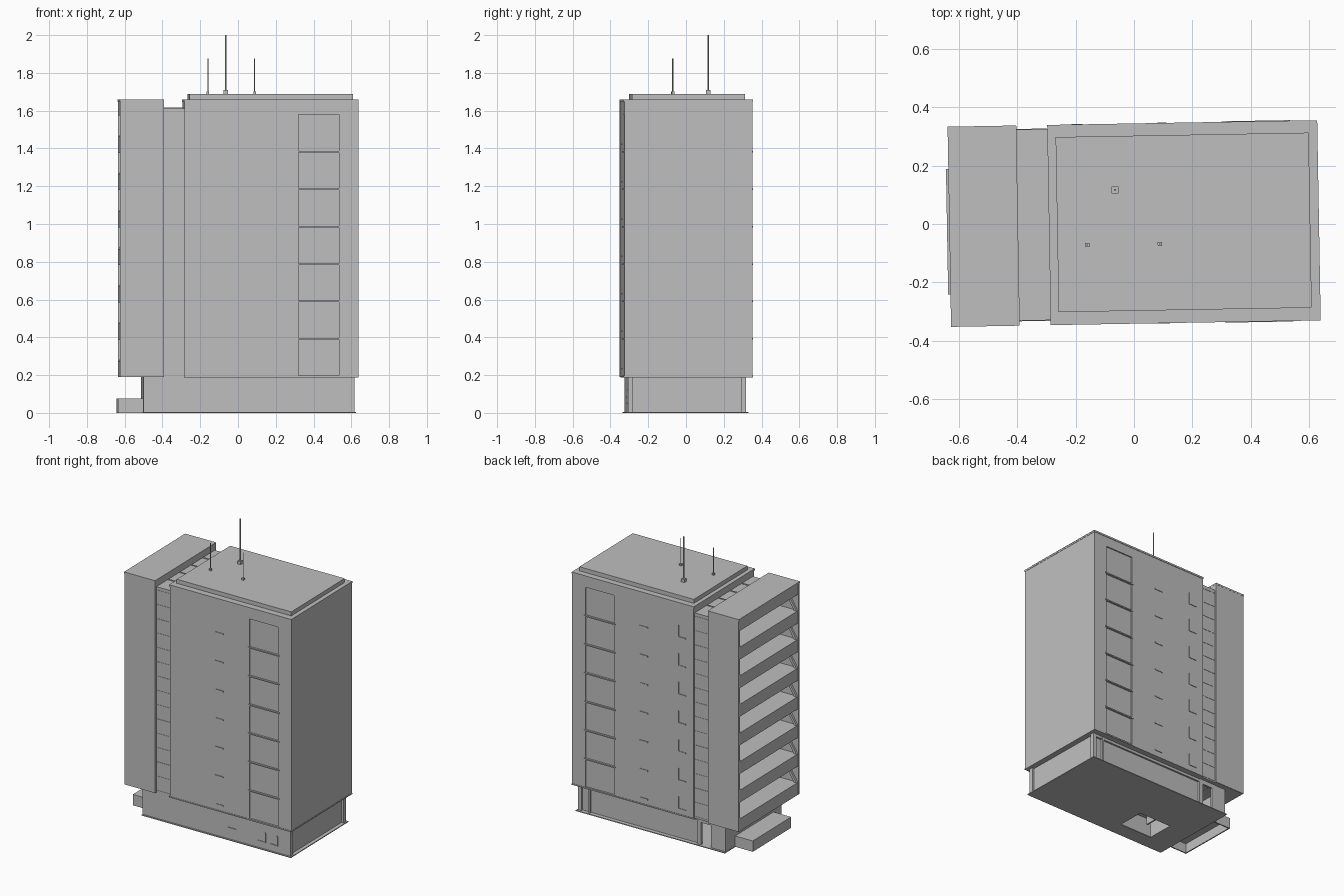
import bpy, bmesh
from mathutils import Matrix, Vector

cube = bpy.data.objects.get("Cube")
if cube:
    bpy.data.objects.remove(cube, do_unlink=True)

# One concrete colour for everything
concrete = bpy.data.materials.new("concrete_grey")
concrete.use_nodes = True
GREY = (0.52, 0.52, 0.52, 1)
concrete.diffuse_color = GREY
concrete.node_tree.nodes["Principled BSDF"].inputs["Base Color"].default_value = GREY

TURN = Matrix.Rotation(0.0175, 4, "Z")   # the building stands slightly turned
FLOOR = 0.198
LEVELS = range(7)
FRONT, BACK = -0.338, 0.341              # tower wall planes


def finish(name, bm):
    bmesh.ops.recalc_face_normals(bm, faces=bm.faces)
    bm.transform(TURN)
    mesh = bpy.data.meshes.new(name)
    bm.to_mesh(mesh)
    bm.free()
    mesh.materials.append(concrete)
    obj = bpy.data.objects.new(name, mesh)
    bpy.context.collection.objects.link(obj)
    return obj


def add_box(bm, x, y, z):
    lo = Vector((x[0], y[0], z[0]))
    hi = Vector((x[1], y[1], z[1]))
    size = hi - lo
    mat = Matrix.Translation((lo + hi) / 2) @ Matrix.Diagonal((*size, 1))
    return bmesh.ops.create_cube(bm, size=1, matrix=mat)["verts"]


def boxes(name, *parts):
    bm = bmesh.new()
    for part in parts:
        add_box(bm, *part)
    return finish(name, bm)


def proud(side, wall, depth):
    """Range in y for a plate standing off a front (-1) or back (1) wall."""
    return tuple(sorted((wall - side * 0.002, wall + side * depth)))


# Main tower: core with front and back skins that leave a tall shallow recess
skin = 0.008
parts = [((-0.288, 0.631), (FRONT + skin, BACK - skin), (0.19, 1.655))]
for y in ((FRONT, FRONT + skin), (BACK - skin, BACK)):
    parts += [((-0.288, 0.315), y, (0.19, 1.655)),
              ((0.53, 0.631), y, (0.19, 1.655)),
              ((0.315, 0.53), y, (1.58, 1.655))]
boxes("main_tower", *parts)
boxes("main_roof_edge", ((-0.291, 0.633), (-0.341, 0.344), (1.648, 1.66)))
boxes("main_bottom_edge", ((-0.291, 0.633), (-0.341, 0.344), (0.188, 0.196)))
boxes("roof_slab", ((-0.263, 0.603), (-0.297, 0.302), (1.66, 1.688)))

# Recess ledges and small window sills on each floor, front and back
for label, side, wall in (("front", -1, FRONT), ("back", 1, BACK)):
    ledges, sills = [], []
    for i in LEVELS:
        z = 0.19 + FLOOR * i
        ledges.append(((0.305, 0.54), proud(side, wall - side * skin, 0.013),
                       (z, z + 0.008)))
        sills.append(((0.057, 0.118), proud(side, wall, 0.004),
                      (z + 0.04, z + 0.048)))
    boxes(label + "_recess_ledges", *ledges)
    boxes(label + "_window_sills", *sills)


def corner_trim(x0, x1, z0, z1, y):
    """Thin L-shaped window trim."""
    return [((x0, x1), y, (z0, z0 + 0.006)),
            ((x1 - 0.006, x1), y, (z0, z1))]


trims = []
for i in LEVELS:
    z = 0.23 + FLOOR * i
    trims += corner_trim(-0.23, -0.17, z, z + 0.085, proud(1, BACK, 0.004))
boxes("back_window_trims", *trims)

# Recessed connector between tower and wing, with slim ribs
boxes("connector", ((-0.4, -0.286), (-0.324, 0.33), (0.19, 1.612)))
ribs = []
for i in range(15):
    z = 0.2 + FLOOR / 2 * i
    for side, wall in ((-1, -0.324), (1, 0.33)):
        ribs.append(((-0.396, -0.292), proud(side, wall, 0.002), (z, z + 0.005)))
boxes("connector_ribs", *ribs)
boxes("connector_roof_curbs", *[((-0.396, -0.292), (y, y + 0.008), (1.61, 1.616))
                                for y in (-0.2, -0.07, 0.06, 0.19)])

# Balcony wing: shell walls, deep floor bands open to the end
boxes("wing_walls",
      ((-0.63, -0.398), (-0.34, -0.326), (0.19, 1.66)),
      ((-0.63, -0.398), (0.329, 0.343), (0.19, 1.66)),
      ((-0.425, -0.398), (-0.33, 0.333), (0.19, 1.66)))
bands = []
for i in range(8):
    top = 0.274 + FLOOR * i
    bands.append(((-0.628, -0.41), (-0.335, 0.338), (top - 0.085, top)))
boxes("balcony_bands", *bands)
boxes("wing_roof_edge", ((-0.632, -0.397), (-0.341, 0.344), (1.648, 1.66)))

# Leaning fins at both ends of every balcony
bm = bmesh.new()
for i in LEVELS:
    z = 0.274 + FLOOR * i
    for y in ((-0.327, -0.312), (0.318, 0.33)):
        for v in add_box(bm, (-0.626, -0.606), y, (z, z + FLOOR - 0.085)):
            if v.co.z > z + 0.05:
                v.co.x += 0.07
finish("balcony_leaning_fins", bm)

# Ground plate with an opening under the lobby
PX, PY, PZ = (-0.509, 0.619), (-0.326, 0.319), (0, 0.006)
HX, HY = (-0.33, -0.08), (-0.22, -0.03)
boxes("ground_plate",
      ((PX[0], HX[0]), PY, PZ), ((HX[1], PX[1]), PY, PZ),
      (HX, (PY[0], HY[0]), PZ), (HX, (HY[1], PY[1]), PZ))

# Base storey walls, with a door gap at the back and set-back panels
boxes("base_walls",
      ((-0.507, 0.608), (-0.317, -0.302), (0, 0.19)),
      ((-0.507, -0.493), (-0.317, 0.306), (0, 0.19)),
      ((-0.507, -0.395), (0.292, 0.306), (0, 0.19)),
      ((-0.395, -0.32), (0.292, 0.306), (0.16, 0.19)),
      ((-0.32, -0.29), (0.292, 0.306), (0, 0.19)),
      ((-0.3, 0.6), (0.28, 0.292), (0, 0.19)),
      ((0.582, 0.594), (-0.31, 0.292), (0, 0.19)))
boxes("base_corner_columns",
      ((0.585, 0.61), (-0.317, -0.29), (0, 0.19)),
      ((0.585, 0.61), (0.28, 0.306), (0, 0.19)),
      ((0.52, 0.534), (0.285, 0.306), (0, 0.19)))
boxes("base_top_beam", ((-0.29, 0.606), (0.285, 0.304), (0.17, 0.19)))
boxes("lobby_walls",
      ((HX[0] - 0.01, HX[0]), HY, (0, 0.19)),
      ((HX[1], HX[1] + 0.01), HY, (0, 0.19)),
      ((-0.22, -0.21), (-0.12, HY[1]), (0.006, 0.19)))
base_y = proud(-1, -0.317, 0.004)
boxes("base_front_trims", ((0.14, 0.2), base_y, (0.08, 0.087)),
      *corner_trim(0.365, 0.425, 0.05, 0.12, base_y),
      *corner_trim(0.455, 0.515, 0.05, 0.12, base_y))

# Low entrance block, open underneath
EX, EY = (-0.64, -0.507), (-0.23, 0.2)
boxes("entrance_block", (EX, EY, (0.067, 0.075)),
      ((EX[0], EX[0] + 0.008), EY, (0, 0.07)),
      (EX, (EY[0], EY[0] + 0.008), (0, 0.07)),
      (EX, (EY[1] - 0.008, EY[1]), (0, 0.07)))

# Roof antennas on small blocks
for name, x, y, top, half, radius in (
        ("tall_antenna", -0.063, 0.118, 2.0, 0.012, 0.004),
        ("right_antenna", -0.161, -0.069, 1.875, 0.007, 0.003),
        ("left_antenna", 0.087, -0.07, 1.875, 0.007, 0.003)):
    bm = bmesh.new()
    add_box(bm, (x - half, x + half), (y - half, y + half),
            (1.688, 1.688 + half * 1.8))
    bmesh.ops.create_cone(bm, cap_ends=True, segments=8, radius1=radius,
                          radius2=radius, depth=top - 1.688,
                          matrix=Matrix.Translation((x, y, (top + 1.688) / 2)))
    finish(name, bm)
